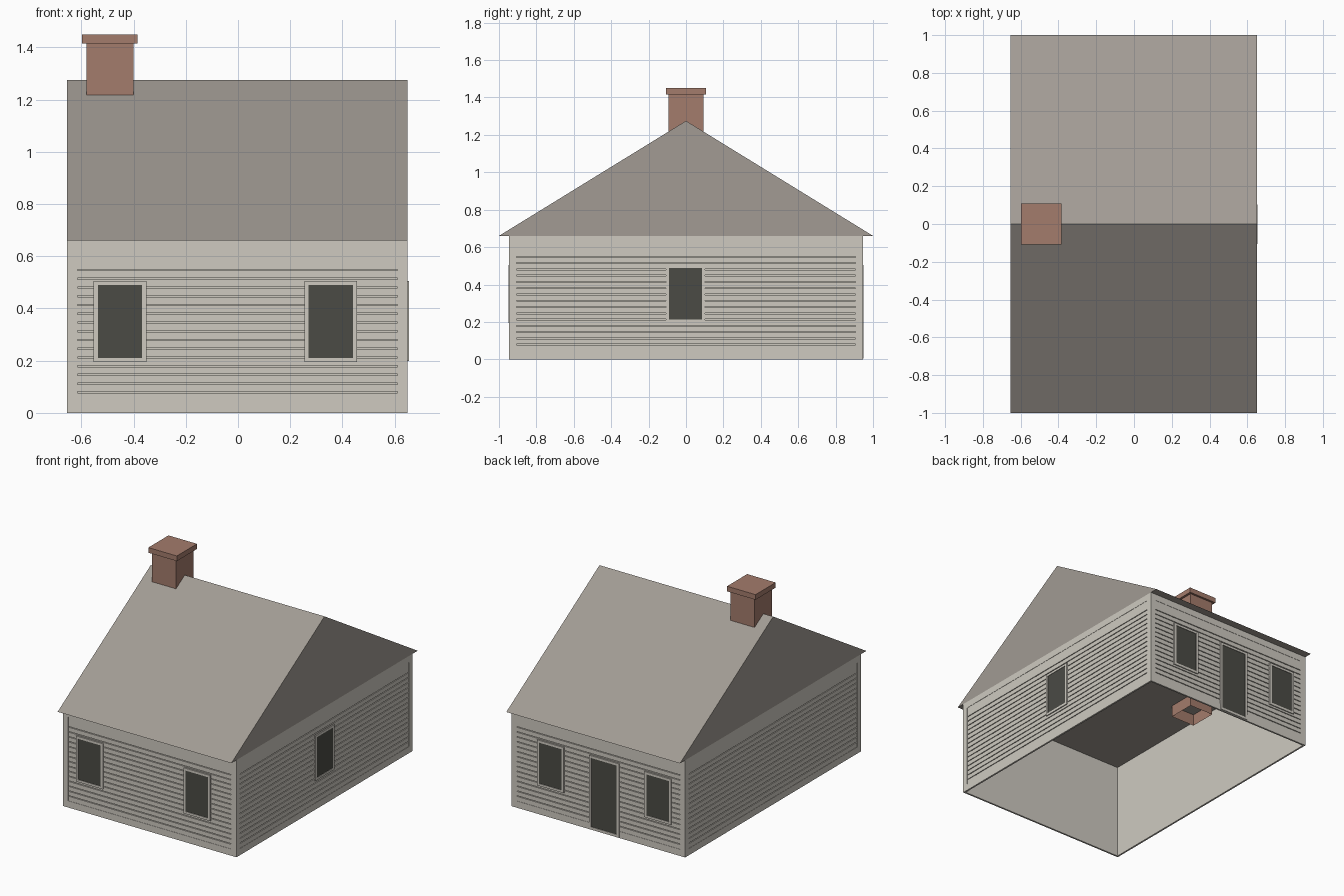
import bpy
import bmesh
from math import radians
from mathutils import Matrix, Vector

cube = bpy.data.objects.get("Cube")
if cube:
    bpy.data.objects.remove(cube, do_unlink=True)


def material(name, rgb):
    m = bpy.data.materials.new(name)
    m.use_nodes = True
    m.diffuse_color = (*rgb, 1)
    bsdf = next(n for n in m.node_tree.nodes if n.type == 'BSDF_PRINCIPLED')
    bsdf.inputs["Base Color"].default_value = (*rgb, 1)
    bsdf.inputs["Roughness"].default_value = 0.8
    return m


SIDING = material("pale siding", (0.62, 0.59, 0.53))
ROOF = material("warm grey roof", (0.36, 0.33, 0.295))
BRICK = material("brick", (0.37, 0.20, 0.15))
DARK = material("dark opening", (0.07, 0.07, 0.06))


def add_box(bm, lo, hi, matrix=Matrix(), skip=()):
    """Add a box between two corners, leaving out faces facing the skip directions."""
    lo, hi = Vector(lo), Vector(hi)
    verts = bmesh.ops.create_cube(bm, size=1)["verts"]
    faces = {f for v in verts for f in v.link_faces}
    for f in faces:
        f.normal_update()
    gone = [f for f in faces if any(f.normal.dot(Vector(s)) > 0.9 for s in skip)]
    bmesh.ops.delete(bm, geom=gone, context='FACES_ONLY')
    centre, size = (lo + hi) / 2, hi - lo
    bmesh.ops.transform(bm, verts=verts, matrix=matrix @ Matrix.Translation(centre) @ Matrix.Diagonal((*size, 1)))


def finish(name, bm, mat):
    mesh = bpy.data.meshes.new(name)
    bm.to_mesh(mesh)
    bm.free()
    mesh.materials.append(mat)
    obj = bpy.data.objects.new(name, mesh)
    bpy.context.collection.objects.link(obj)
    return obj


def box_object(name, lo, hi, mat, skip=()):
    bm = bmesh.new()
    add_box(bm, lo, hi, skip=skip)
    return finish(name, bm, mat)


UP, DOWN = (0, 0, 1), (0, 0, -1)
CX, HALF_X, HALF_Y = -0.0025, 0.6525, 0.945   # house body
EAVE, RIDGE = 0.66, 1.275
DEPTH = 0.012                                 # siding thickness
TRIM = 0.04                                   # corner board width
PANEL_LO, PANEL_HI = 0.045, 0.615
PITCH, GAP, BOARDS = 0.0335, 0.005, 16


def side(angle, offset):
    """Wall frame: local x along the wall, local -y outwards."""
    return Matrix.Translation((CX, 0, 0)) @ Matrix.Rotation(radians(angle), 4, 'Z') @ Matrix.Translation((0, -offset, 0))


WALLS = {
    "front": (side(0, HALF_Y), HALF_X),
    "right": (side(90, HALF_X), HALF_Y),
    "back": (side(180, HALF_Y), HALF_X),
    "left": (side(-90, HALF_X), HALF_Y),
}

# Hollow wall shell, open below
box_object("wall_shell", (CX - HALF_X + DEPTH, -HALF_Y + DEPTH, 0),
           (CX + HALF_X - DEPTH, HALF_Y - DEPTH, EAVE), SIDING, (UP, DOWN))

for name, (matrix, half) in WALLS.items():
    # Border boards
    bm = bmesh.new()
    inner = half - TRIM
    for u0, u1, z0, z1 in ((-half, -inner, 0, EAVE), (inner, half, 0, EAVE),
                           (-inner, inner, 0, PANEL_LO), (-inner, inner, PANEL_HI, EAVE)):
        add_box(bm, (u0, 0, z0), (u1, DEPTH, z1), matrix)
    finish(name + "_trim", bm, SIDING)
    # Horizontal boards with narrow gaps
    bm = bmesh.new()
    for i in range(BOARDS):
        z0 = PANEL_LO + i * PITCH + (GAP / 2 if i else 0)
        z1 = PANEL_HI if i == BOARDS - 1 else PANEL_LO + (i + 1) * PITCH - GAP / 2
        add_box(bm, (-inner, 0.002, z0), (inner, DEPTH, z1), matrix)
    finish(name + "_siding", bm, SIDING)


def opening(name, wall, u, half_width, z0, z1, frame=0.016):
    """Raised frame around a dark pane."""
    matrix = WALLS[wall][0]
    bm = bmesh.new()
    a, b = u - half_width, u + half_width
    for lo_u, hi_u, lo_z, hi_z in ((a, a + frame, z0, z1), (b - frame, b, z0, z1),
                                   (a + frame, b - frame, z0, z0 + frame),
                                   (a + frame, b - frame, z1 - frame, z1)):
        add_box(bm, (lo_u, -0.005, lo_z), (hi_u, DEPTH, hi_z), matrix)
    finish(name + "_frame", bm, SIDING)
    bm = bmesh.new()
    add_box(bm, (a + frame, -0.002, z0 + frame), (b - frame, 0.004, z1 - frame), matrix)
    finish(name + "_pane", bm, DARK)


# Windows and door; the back wall runs the other way
for label, x in (("right", 0.355), ("left", -0.452)):
    opening("front_window_" + label, "front", x - CX, 0.101, 0.195, 0.505)
    opening("back_window_" + label, "back", CX - x, 0.101, 0.195, 0.505)
opening("side_window", "right", -0.002, 0.104, 0.198, 0.505)
opening("back_door", "back", 0.046, 0.112, 0.005, 0.505)

# Gable roof as a closed prism
bm = bmesh.new()
ends = [[bm.verts.new((x, y, z)) for y, z in ((-1, EAVE), (1, EAVE), (0, RIDGE))]
        for x in (CX - HALF_X, CX + HALF_X)]
for i in range(3):
    j = (i + 1) % 3
    bm.faces.new((ends[0][i], ends[0][j], ends[1][j], ends[1][i]))
for end in ends:
    bm.faces.new(end)
bmesh.ops.recalc_face_normals(bm, faces=bm.faces)
finish("roof", bm, ROOF)

# Chimney shaft, open below, with a wider cap
box_object("chimney_shaft", (-0.581, -0.094, 0.58), (-0.4, 0.094, 1.415), BRICK, (UP, DOWN))
box_object("chimney_cap", (-0.598, -0.108, 1.415), (-0.384, 0.108, 1.45), BRICK)
